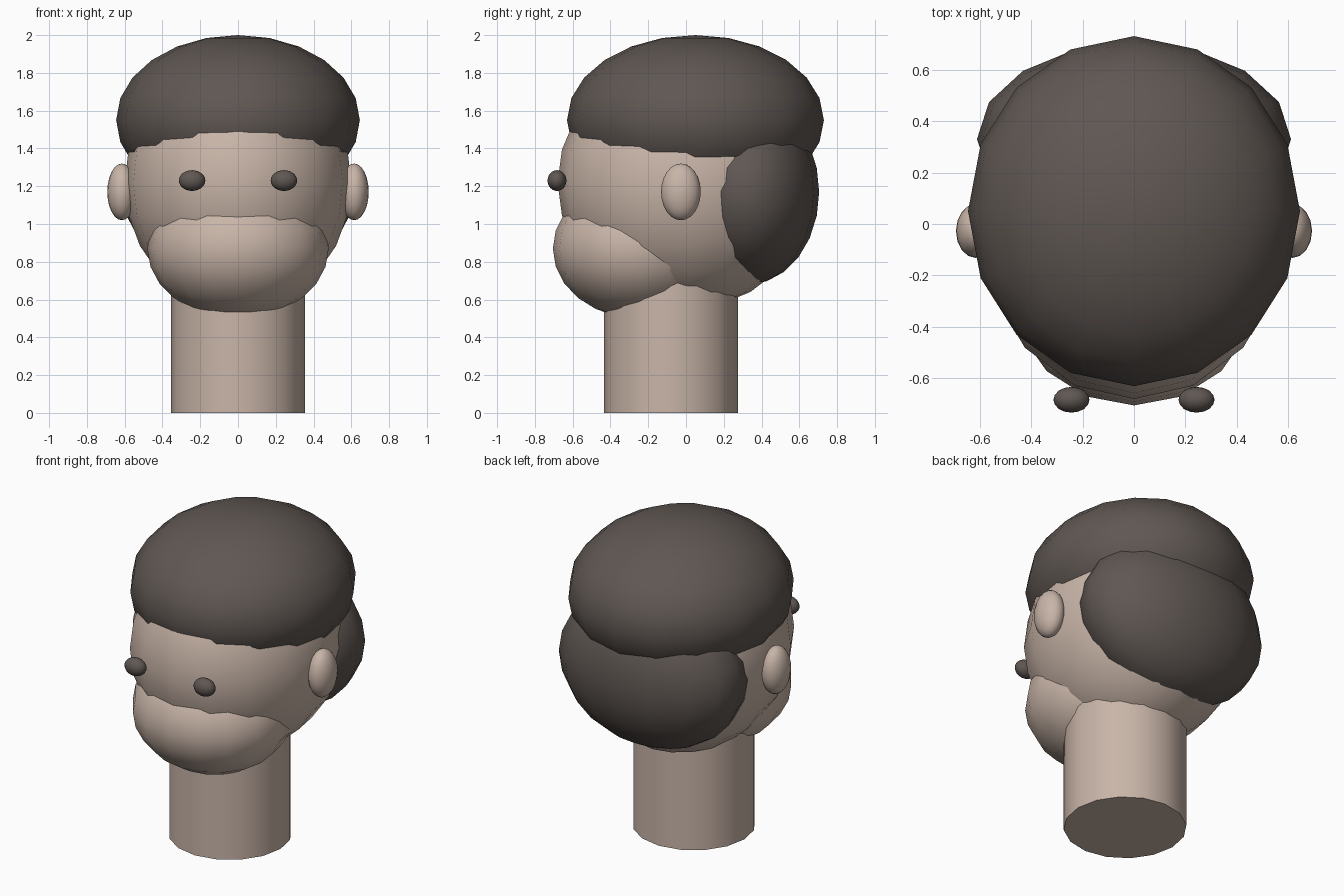
import bpy
import math

if "Cube" in bpy.data.objects:
    bpy.data.objects.remove(bpy.data.objects["Cube"], do_unlink=True)


def make_material(name, color):
    mat = bpy.data.materials.new(name)
    mat.use_nodes = True
    rgba = (*color, 1.0)
    mat.diffuse_color = rgba
    for node in mat.node_tree.nodes:
        if node.type == "BSDF_PRINCIPLED":
            node.inputs["Base Color"].default_value = rgba
    return mat


skin = make_material("warm_skin", (0.58, 0.46, 0.39))
dark = make_material("dark_brown", (0.115, 0.095, 0.085))


def ellipsoid(name, center, radii, mat):
    """Low-poly smooth sphere scaled to the given radii."""
    bpy.ops.mesh.primitive_uv_sphere_add(segments=16, ring_count=12, radius=1, location=center)
    obj = bpy.context.object
    obj.name = name
    obj.scale = radii
    bpy.ops.object.transform_apply(location=False, rotation=False, scale=True)
    bpy.ops.object.shade_smooth()
    obj.data.materials.append(mat)
    return obj


# Neck
neck_height = 0.75
bpy.ops.mesh.primitive_cylinder_add(vertices=16, radius=0.355, depth=neck_height,
                                    location=(0, -0.08, neck_height / 2))
neck = bpy.context.object
neck.name = "neck"
neck.data.materials.append(skin)
bpy.ops.object.shade_smooth_by_angle(angle=math.radians(40))

# Head and jaw
ellipsoid("head", (0, 0, 1.22), (0.6, 0.68, 0.67), skin)
ellipsoid("jaw", (0, -0.25, 0.87), (0.48, 0.455, 0.37), skin)

# Hair
ellipsoid("hair_cap", (0, 0.05, 1.55), (0.645, 0.68, 0.45), dark)
ellipsoid("hair_back", (0, 0.33, 1.17), (0.61, 0.375, 0.49), dark)

# Ears and eyes on both sides
for side, sign in (("left", 1), ("right", -1)):
    ellipsoid(side + "_ear", (sign * 0.615, -0.027, 1.17), (0.077, 0.105, 0.15), skin)
    ellipsoid(side + "_eye", (sign * 0.243, -0.683, 1.23), (0.07, 0.05, 0.055), dark)
